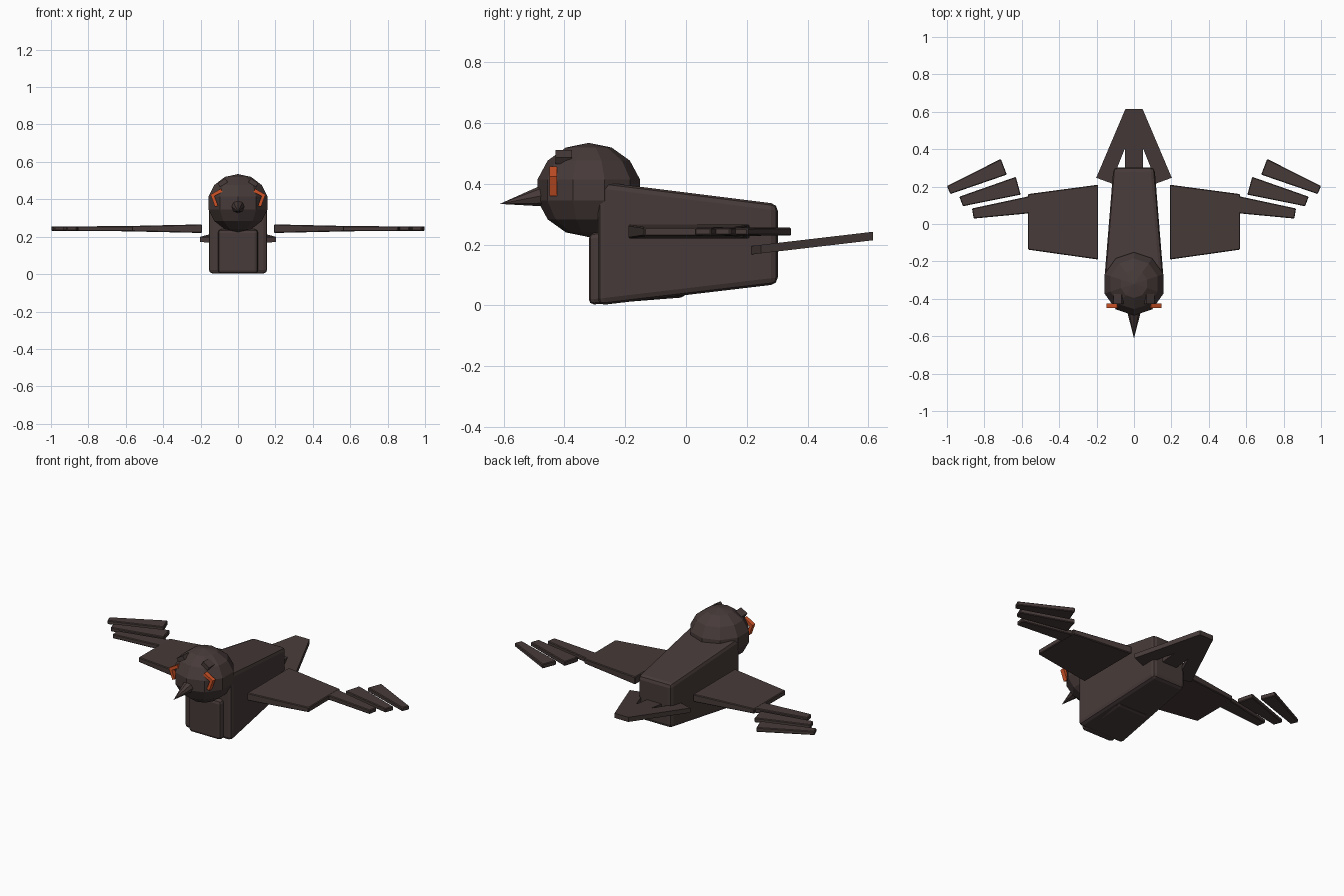
import bpy, bmesh, math
from mathutils import Matrix, Vector

if "Cube" in bpy.data.objects:
    bpy.data.objects.remove(bpy.data.objects["Cube"])


def material(name, rgb):
    m = bpy.data.materials.new(name)
    m.diffuse_color = (*rgb, 1)
    m.use_nodes = True
    m.node_tree.nodes["Principled BSDF"].inputs["Base Color"].default_value = m.diffuse_color
    return m


DARK = material("dark_brown", (0.062, 0.043, 0.041))
ORANGE = material("orange", (0.62, 0.085, 0.02))


def add(name, verts, faces, mat=DARK, bevel=0, segments=1):
    me = bpy.data.meshes.new(name)
    me.from_pydata([tuple(v) for v in verts], [], faces)
    bm = bmesh.new()
    bm.from_mesh(me)
    bmesh.ops.recalc_face_normals(bm, faces=bm.faces)
    bm.to_mesh(me)
    bm.free()
    me.materials.append(mat)
    ob = bpy.data.objects.new(name, me)
    bpy.context.collection.objects.link(ob)
    if bevel:
        b = ob.modifiers.new("soft_edges", 'BEVEL')
        b.width, b.segments = bevel, segments
    return ob


def loft(name, a, b, mat=DARK, bevel=0, segments=1):
    """Closed solid between two matching outlines."""
    n = len(a)
    faces = [tuple(range(n)), tuple(range(n, 2 * n))]
    faces += [(i, (i + 1) % n, n + (i + 1) % n, n + i) for i in range(n)]
    return add(name, list(a) + list(b), faces, mat, bevel, segments)


def plate(name, outline, z, half, side=1, bevel=0.004):
    """Flat slab; z and half-thickness are functions of (x, y)."""
    lo = [(side * x, y, z(x, y) - half(x, y)) for x, y in outline]
    hi = [(side * x, y, z(x, y) + half(x, y)) for x, y in outline]
    return loft(name, lo, hi, DARK, bevel)


def section(y, w, z0, z1):
    return [(-w, y, z0), (w, y, z0), (w, y, z1), (-w, y, z1)]


# tapered body and breast
loft("body", section(-0.29, 0.158, 0.0, 0.408), section(0.302, 0.11, 0.07, 0.334),
     DARK, 0.022, 2)
loft("breast", section(-0.32, 0.107, 0.002, 0.238), section(0.0, 0.107, 0.027, 0.263),
     DARK, 0.018, 2)

# faceted head: ten sides, seven rings
SIDES, RINGS = 10, 7
centre = Vector((0, -0.32, 0.38))
verts = [centre + Vector((0, 0, 0.155)), centre - Vector((0, 0, 0.155))]
for r in range(1, RINGS):
    p = math.pi * r / RINGS
    for s in range(SIDES):
        t = 2 * math.pi * s / SIDES
        verts.append(centre + Vector((0.17 * math.sin(p) * math.sin(t),
                                      0.173 * math.sin(p) * math.cos(t),
                                      0.155 * math.cos(p))))
faces = []
for s in range(SIDES):
    n = (s + 1) % SIDES
    faces.append((0, 2 + s, 2 + n))
    last = 2 + (RINGS - 2) * SIDES
    faces.append((1, last + n, last + s))
    for r in range(RINGS - 2):
        a, b = 2 + r * SIDES, 2 + (r + 1) * SIDES
        faces.append((a + s, b + s, b + n, a + n))
add("head", verts, faces)

# beak cone, tip drooping
ring = [(0.041 * math.cos(i * math.pi / 4), -0.45,
         0.366 + 0.041 * math.sin(i * math.pi / 4)) for i in range(8)]
add("beak", ring + [(0, -0.613, 0.334)],
    [tuple(range(8))] + [(i, (i + 1) % 8, 8) for i in range(8)])

# outlines of wing parts (right side, mirrored below)
WING = [(0.192, -0.19), (0.192, 0.21), (0.567, 0.16), (0.567, -0.137)]
FEATHERS = [
    [(0.54, 0.153), (0.866, 0.083), (0.857, 0.029), (0.53, 0.06)],
    [(0.632, 0.252), (0.934, 0.146), (0.915, 0.095), (0.606, 0.157)],
    [(0.712, 0.348), (1.0, 0.203), (0.982, 0.16), (0.68, 0.264)],
]
EYE = [(0.083, 0.44), (0.091, 0.457), (0.147, 0.425), (0.123, 0.36),
       (0.107, 0.366), (0.126, 0.417)]
TAIL_SIDE = [(0, 0.615), (0.046, 0.615), (0.202, 0.247), (0.1, 0.21),
             (0.09, 0.3), (0.05, 0.4), (0, 0.4)]


def wing_half(x, y):
    return 0.023 - 0.022 * (x - 0.19)


def tail_z(x, y):
    return 0.181 + 0.117 * (y - 0.21)


for side, tag in ((1, "right"), (-1, "left")):
    plate(f"{tag}_wing", WING, lambda x, y: 0.243, wing_half, side)
    for i, f in enumerate(FEATHERS):
        plate(f"{tag}_wing_feather_{i + 1}", f, lambda x, y: 0.243,
              lambda x, y: 0.0175 - 0.006 * x, side)
    plate(f"{tag}_tail_feather", TAIL_SIDE, tail_z, lambda x, y: 0.014, side, 0)

    # bent orange eye marks
    loft(f"{tag}_eye", [(side * x, -0.45, z) for x, z in EYE],
         [(side * x, -0.424, z) for x, z in EYE], ORANGE)

    # small brow blocks, sloping outward
    turn = Matrix.Rotation(side * math.radians(32), 3, 'Y')
    mid = Vector((side * 0.082, -0.402, 0.489))
    ends = [[mid + turn @ Vector((x, y, z)) for x, z in
             ((-0.024, -0.012), (0.024, -0.012), (0.024, 0.012), (-0.024, 0.012))]
            for y in (-0.027, 0.027)]
    loft(f"{tag}_brow", *ends)

# middle tail feather
plate("middle_tail_feather", [(-0.05, 0.21), (0.05, 0.21), (0.048, 0.41), (-0.048, 0.41)],
      tail_z, lambda x, y: 0.0125, 1, 0)
